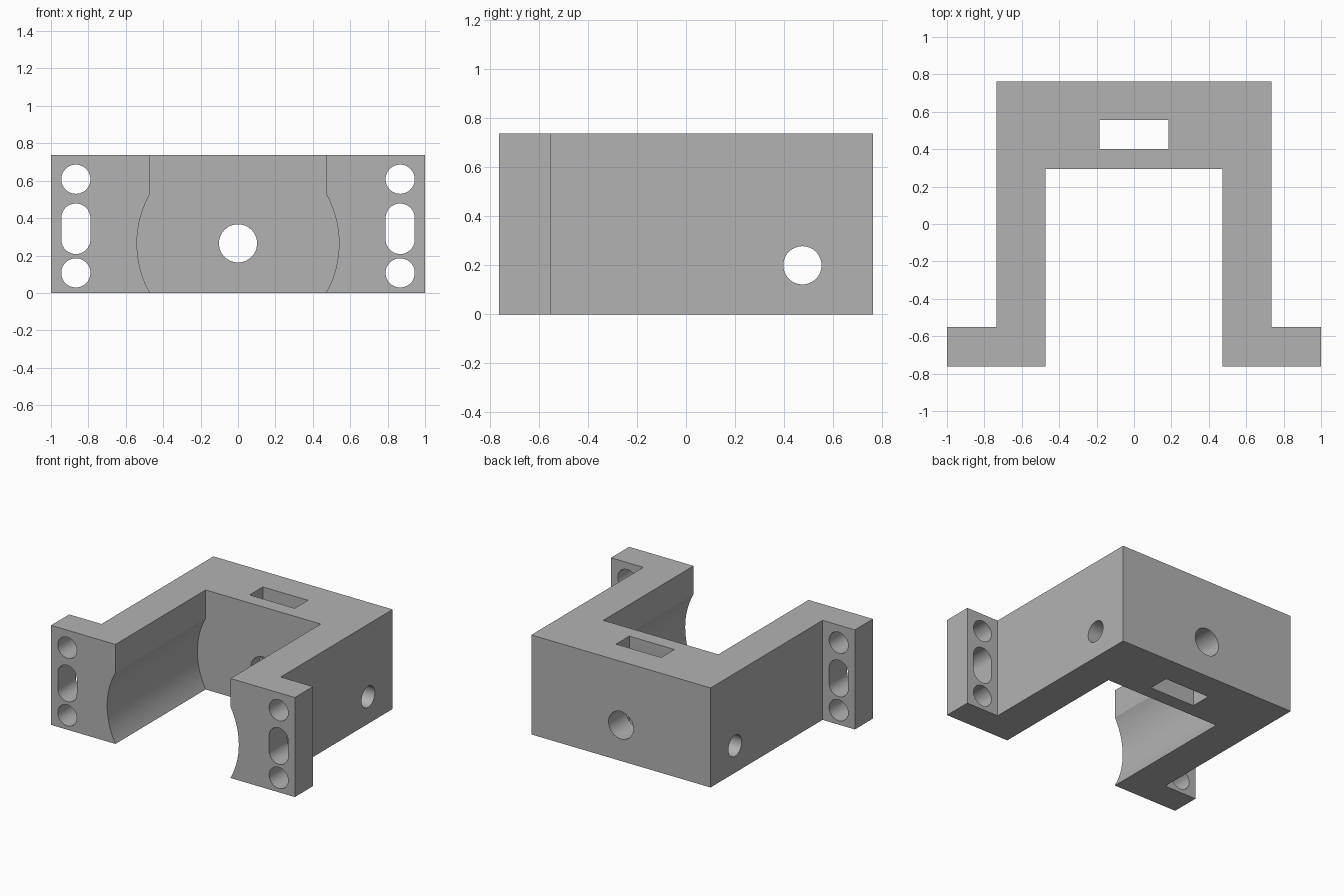
import bpy
import bmesh
from math import sin, cos, pi, acos
from mathutils import Vector

cube = bpy.data.objects.get("Cube")
if cube:
    bpy.data.objects.remove(cube, do_unlink=True)

HEIGHT, DEPTH = 0.738, 0.762
INNER, OUTER, FLANGE = 0.472, 0.735, 1.0
WEB_FRONT, FLANGE_BACK = 0.295, -0.55
BORE_R, BORE_Z = 0.54, 0.265

grey = bpy.data.materials.new("plain grey")
grey.use_nodes = True
colour = (0.45, 0.45, 0.45, 1)
grey.diffuse_color = colour
grey.node_tree.nodes["Principled BSDF"].inputs["Base Color"].default_value = colour


def prism(name, profile, axis, start, end):
    """Extrude a 2D profile along an axis; the profile uses the other two axes in order."""
    def place(u, v, w):
        return {"x": (w, u, v), "y": (u, w, v), "z": (u, v, w)}[axis]
    bm = bmesh.new()
    face = bm.faces.new([bm.verts.new(place(u, v, start)) for u, v in profile])
    new = bmesh.ops.extrude_face_region(bm, geom=[face])["geom"]
    shift = Vector(place(0, 0, end - start))
    bmesh.ops.translate(bm, vec=shift, verts=[g for g in new if isinstance(g, bmesh.types.BMVert)])
    bmesh.ops.recalc_face_normals(bm, faces=bm.faces[:])
    mesh = bpy.data.meshes.new(name)
    bm.to_mesh(mesh)
    bm.free()
    mesh.materials.append(grey)
    obj = bpy.data.objects.new(name, mesh)
    bpy.context.scene.collection.objects.link(obj)
    return obj


def arc(u, v, r, a, b, n):
    return [(u + r * cos(a + (b - a) * i / n), v + r * sin(a + (b - a) * i / n)) for i in range(n + 1)]


def circle(u, v, r):
    return arc(u, v, r, 0, 2 * pi, 48)[:-1]


def rect(u0, u1, v0, v1):
    return [(u0, v0), (u1, v0), (u1, v1), (u0, v1)]


# Solid body with the two mounting flanges
half = [(FLANGE, -DEPTH), (FLANGE, FLANGE_BACK), (OUTER, FLANGE_BACK), (OUTER, DEPTH)]
outline = half + [(-x, y) for x, y in reversed(half)]
body = prism("bracket_body", outline, "z", 0, HEIGHT)

# Open channel with straight upper walls and rounded lower walls
a = acos(INNER / BORE_R)
right = [(INNER, -0.2)] + arc(0, BORE_Z, BORE_R, -a, a, 24) + [(INNER, 1)]
channel = right + [(-x, z) for x, z in reversed(right)]
cutters = [prism("channel_cutter", channel, "y", -1, WEB_FRONT)]

# Nut slot, rear hole and cross hole in the rear web
cutters += [
    prism("nut_slot_cutter", rect(-0.185, 0.185, 0.4, 0.555), "z", -0.2, 1),
    prism("rear_hole_cutter", circle(0, BORE_Z, 0.102), "y", 0.1, 1),
    prism("cross_hole_cutter", circle(0.475, 0.2, 0.078), "x", -1.2, 1.2),
]

# Flange holes: round above and below, an elongated slot between
for x in (-0.867, 0.867):
    r = 0.078
    slot = arc(x, 0.4, r, 0, pi, 20) + arc(x, 0.286, r, pi, 2 * pi, 20)
    for profile in (circle(x, 0.608, r), slot, circle(x, 0.107, r)):
        cutters.append(prism("flange_hole_cutter", profile, "y", -1, -0.4))

bpy.ops.object.select_all(action="DESELECT")
bpy.context.view_layer.objects.active = body
body.select_set(True)
for cutter in cutters:
    cutter.hide_render = True
    mod = body.modifiers.new("cut", "BOOLEAN")
    mod.operation = "DIFFERENCE"
    mod.solver = "EXACT"
    mod.object = cutter
    bpy.ops.object.modifier_apply(modifier=mod.name)
    bpy.data.objects.remove(cutter, do_unlink=True)

bpy.ops.object.shade_smooth_by_angle(angle=pi / 9)
